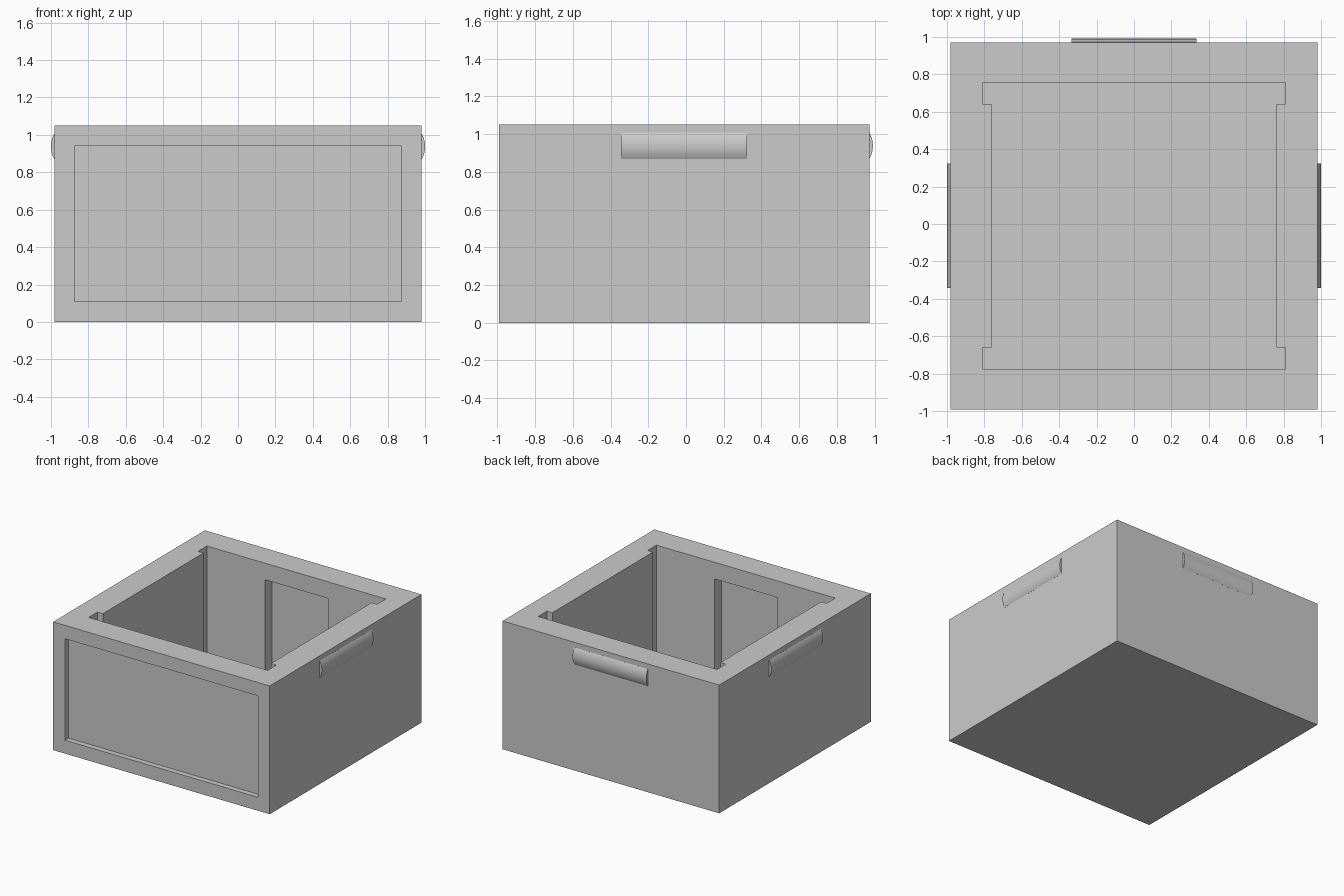
import bpy, bmesh, math
from mathutils import Matrix, Vector

cube = bpy.data.objects.get("Cube")
if cube:
    bpy.data.objects.remove(cube, do_unlink=True)

HALF, HEIGHT, FLOOR = 0.981, 1.05, 0.11
CENTRE = Vector((0, -0.0095, 0))

grey = bpy.data.materials.new("light_grey")
grey.use_nodes = True
grey.diffuse_color = (0.6, 0.6, 0.6, 1)
grey.node_tree.nodes["Principled BSDF"].inputs["Base Color"].default_value = grey.diffuse_color


def prism(name, outline, low, high, matrix=Matrix()):
    """Extrude a flat outline from low to high along z, then transform it."""
    bm = bmesh.new()
    face = bm.faces.new([bm.verts.new((x, y, low)) for x, y in outline])
    top = bmesh.ops.extrude_face_region(bm, geom=[face])["geom"]
    bmesh.ops.translate(bm, vec=(0, 0, high - low),
                        verts=[v for v in top if isinstance(v, bmesh.types.BMVert)])
    bm.transform(Matrix.Translation(CENTRE) @ matrix)
    bmesh.ops.recalc_face_normals(bm, faces=bm.faces)
    mesh = bpy.data.meshes.new(name)
    bm.to_mesh(mesh)
    bm.free()
    mesh.materials.append(grey)
    obj = bpy.data.objects.new(name, mesh)
    bpy.context.collection.objects.link(obj)
    return obj


def rect(x0, x1, y0, y1):
    return [(x0, y0), (x1, y0), (x1, y1), (x0, y1)]


def cut(target, cutter):
    mod = target.modifiers.new("cut", "BOOLEAN")
    mod.operation, mod.solver, mod.object = "DIFFERENCE", "EXACT", cutter
    bpy.context.view_layer.objects.active = target
    bpy.ops.object.modifier_apply(modifier=mod.name)
    bpy.data.objects.remove(cutter, do_unlink=True)


# Open box
body = prism("box_body", rect(-HALF, HALF, -HALF, HALF), 0, HEIGHT)

# Inner well with a wider slot at each corner
quarter = [(0.81, 0.765), (0.81, 0.651), (0.761, 0.651)]
right = quarter + [(x, -y) for x, y in reversed(quarter)]
well = right + [(-x, y) for x, y in reversed(right)]
cut(body, prism("well_cutter", well, FLOOR, HEIGHT + 0.1))

# Shallow recesses inside the front and back walls
for y0, y1 in ((-0.855, -0.7), (0.7, 0.855)):
    cut(body, prism("recess_cutter", rect(-0.285, 0.285, y0, y1), FLOOR, 0.914))

# Sunken front panel
cut(body, prism("panel_cutter", rect(-0.873, 0.873, -1.1, -HALF + 0.045), 0.11, 0.94))

# Rounded grips on the right, back and left walls
radius, half_chord, sides = 0.14, 0.07, 20
reach = math.asin(half_chord / radius)
axis_x = HALF + 0.019 - radius
arc = [(axis_x + radius * math.cos(a), 0.938 + radius * math.sin(a))
       for a in (reach * (2 * i / sides - 1) for i in range(sides + 1))]
lens = [(HALF - 0.02, arc[0][1])] + arc + [(HALF - 0.02, arc[-1][1])]
stand = Matrix.Rotation(math.pi / 2, 4, "X")
for i, side in enumerate(("left", "back", "right")):
    turn = Matrix.Rotation(i * math.pi / 2, 4, "Z")
    grip = prism(side + "_grip", lens, -0.334, 0.334, turn @ stand)
    bpy.ops.object.select_all(action="DESELECT")
    grip.select_set(True)
    bpy.context.view_layer.objects.active = grip
    bpy.ops.object.shade_smooth_by_angle(angle=math.radians(30))
